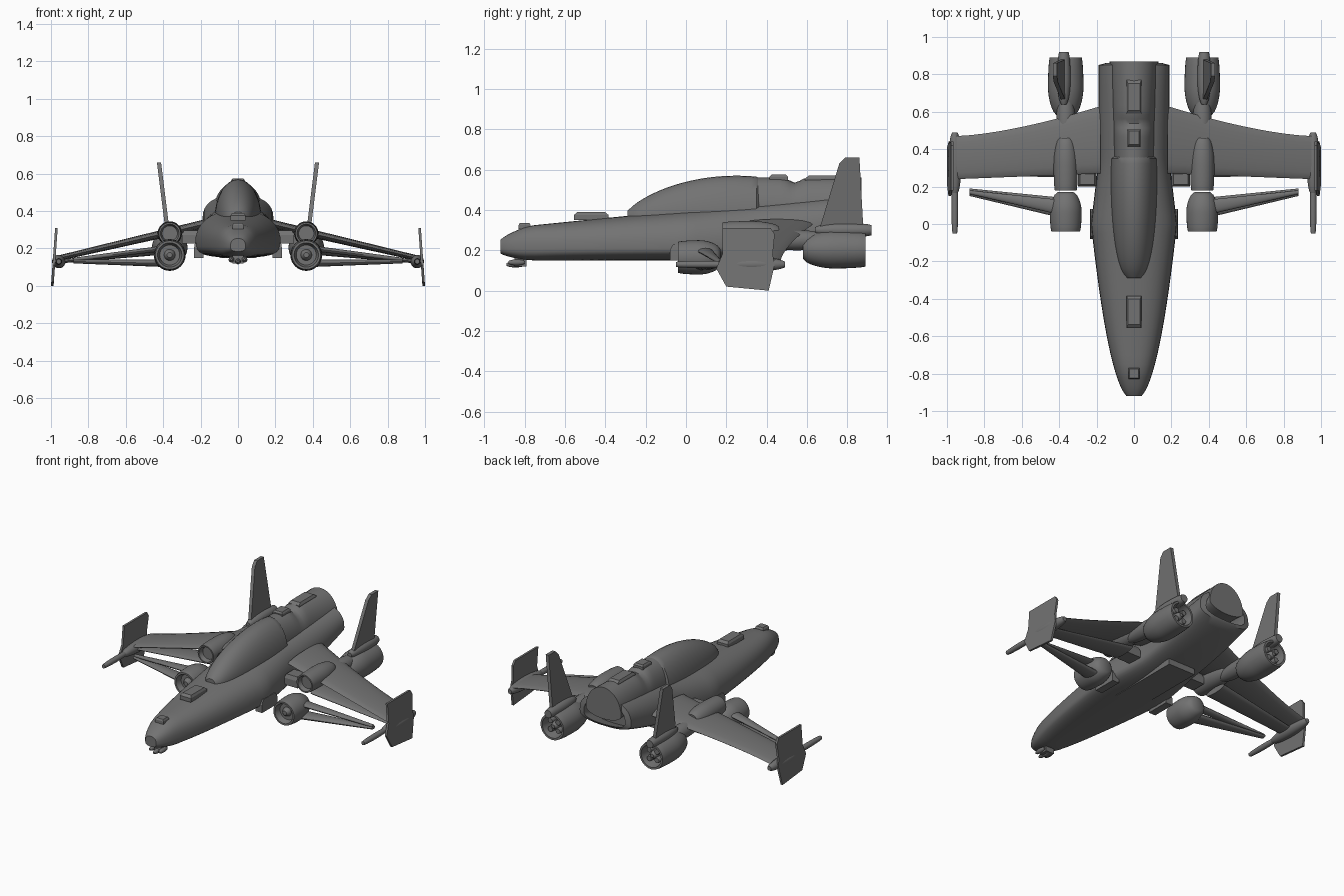
import bpy, bmesh, math
from mathutils import Vector

cube = bpy.data.objects.get("Cube")
if cube:
    bpy.data.objects.remove(cube, do_unlink=True)

grey = bpy.data.materials.new("hull_grey")
grey.use_nodes = True
hull_colour = (0.17, 0.17, 0.17, 1)
grey.diffuse_color = hull_colour
grey.node_tree.nodes["Principled BSDF"].inputs["Base Color"].default_value = hull_colour


def skin(name, rings, mirror=False, angle=40):
    """Join matching point rings into a closed skin, smooth below the given angle."""
    bm = bmesh.new()
    loops = [[bm.verts.new(point) for point in ring] for ring in rings]
    for near, far in zip(loops, loops[1:]):
        for i in range(len(near)):
            bm.faces.new((near[i - 1], near[i], far[i], far[i - 1]))
    bm.faces.new(loops[0])
    bm.faces.new(loops[-1])
    bmesh.ops.recalc_face_normals(bm, faces=bm.faces)
    mesh = bpy.data.meshes.new(name)
    bm.to_mesh(mesh)
    bm.free()
    mesh.materials.append(grey)
    obj = bpy.data.objects.new(name, mesh)
    bpy.context.collection.objects.link(obj)
    bpy.ops.object.select_all(action="DESELECT")
    obj.select_set(True)
    bpy.context.view_layer.objects.active = obj
    bpy.ops.object.shade_smooth_by_angle(angle=math.radians(angle))
    if mirror:
        obj.modifiers.new("Mirror", "MIRROR").use_mirror_merge = False
    return obj


def mix(a, b, t):
    return a + (b - a) * t


def spread(start, end, steps):
    return [mix(start, end, i / steps) for i in range(steps + 1)]


def oval(y, width, bottom, middle, top, roundness=2, x=0):
    """Cross-section facing y; a higher roundness makes it boxier."""
    ring = []
    for turn in spread(0, math.tau, 32)[:-1]:
        c, s = math.cos(turn), math.sin(turn)
        reach = top - middle if s > 0 else middle - bottom
        across = math.copysign(abs(c) ** (2 / roundness), c)
        upward = math.copysign(abs(s) ** (2 / roundness), s)
        ring.append((x + width * across, y, middle + reach * upward))
    return ring


def pod(name, x, z, front, back, radius, nose=0.4, tail=0.4,
        open_front=False, open_back=False, mirror=True):
    """Barrel along y, narrowing to nose and tail; open ends are hollowed."""
    profile = []
    for u in spread(0, 1, 16):
        end = nose if u < 0.5 else tail
        swell = math.sin(math.pi * u) ** 0.6 if 0 < u < 1 else 0
        profile.append((mix(front, back, u), radius * mix(end, 1, swell)))
    if open_front:
        lip = radius * nose
        profile = [(front + lip / 2, lip * 0.7), (front, lip * 0.85)] + profile
    if open_back:
        lip = radius * tail
        profile += [(back, lip * 0.85), (back - lip, lip * 0.7)]
    return skin(name, [oval(y, r, z - r, z, z + r, x=x) for y, r in profile], mirror)


def blade(name, root, tip, sweep=1):
    """Wing between two (x, leading y, trailing y, z, thickness) ends."""
    rings = []
    for s in spread(0, 1, 10):
        x, lead, _, z, thick = [mix(a, b, s) for a, b in zip(root, tip)]
        trail = mix(tip[2], root[2], (1 - s) ** sweep)
        ring = []
        for turn in spread(0, math.tau, 16)[:-1]:
            along = (1 - math.cos(turn)) / 2
            ring.append((x, mix(lead, trail, along), z + thick / 2 * math.sin(turn)))
        rings.append(ring)
    return skin(name, rings, mirror=True)


def fin(name, outline, thick, lean):
    """Upright plate from a (y, z) outline; lean gives x at each height."""
    sides = [[(lean(z) + side, y, z) for y, z in outline] for side in (-thick / 2, thick / 2)]
    return skin(name, sides, mirror=True, angle=30)


def box(name, centre, size, mirror=False):
    """Small housing with chamfered upper edges."""
    corners = [(-1, -1), (1, -1), (1, 1), (-1, 1)]
    half = Vector(size) / 2
    rings = []
    for height, scale in ((-1, 1), (0.3, 1), (1, 0.8)):
        rings.append([Vector(centre) + half * Vector((cx * scale, cy * scale, height)) for cx, cy in corners])
    return skin(name, rings, mirror, angle=20)


# Fuselage: power-curve nose, nearly straight back, rising belly
def hull_section(y, inset=1):
    u = (y + 0.94) / 0.94
    width = 0.23 * u ** 0.45 if u < 1 else mix(0.23, 0.19, min(1, y * 3))
    blunt = min(1, (u * 6) ** 0.4) * inset
    aft = max(0, y)
    middle = 0.21 + aft ** 2 / 5
    up = 0.4 + y / 10 - middle
    down = middle - 0.15 - aft ** 2 / 5
    return width * inset, middle - down * blunt, middle, middle + up * blunt


nose_stations = spread(-0.92, -0.8, 6)
body_stations = spread(-0.75, 0.85, 32)
rings = [oval(y, *hull_section(y), roundness=2.5) for y in nose_stations + body_stations]
rings += [oval(y, *hull_section(y, 0.8), roundness=2.5) for y in (0.86, 0.75)]
skin("fuselage", rings)

# Canopy: swelling to full height, then a short step behind
rings = []
for y in spread(-0.29, 0.35, 24):
    rise = (1 - ((0.25 - y) / 0.55) ** 2) ** 0.75
    rings.append(oval(y, 0.125 * rise ** 0.5, 0.3, 0.36, 0.38 + 0.19 * rise))
rings.append(oval(0.37, 0.1, 0.3, 0.36, 0.55))
skin("canopy", rings)

# Spine: flares aft and dips between the two housings
rings = []
for y in spread(0.3, 0.87, 24):
    dip = math.exp(-((y - 0.54) * 30) ** 2) / 40
    rings.append(oval(y, mix(0.1, 0.14, y ** 2), 0.35, 0.4, 0.56 - dip))
skin("rear_spine", rings)

# Raised housings and side fittings
box("nose_housing", (0, -0.47, 0.37), (0.08, 0.17, 0.04))
box("nose_sensor", (0, -0.8, 0.32), (0.06, 0.06, 0.03))
box("spine_housing", (0, 0.68, 0.55), (0.08, 0.18, 0.04))
box("spine_vent", (0, 0.46, 0.56), (0.07, 0.09, 0.03))
box("belly_keel", (0, 0.2, 0.18), (0.2, 0.5, 0.06))
box("side_intakes", (0.21, 0, 0.19), (0.05, 0.16, 0.08), mirror=True)
box("wing_root_mounts", (0.25, 0.25, 0.26), (0.1, 0.1, 0.07), mirror=True)

# Chin guns
box("chin_mount", (0, -0.82, 0.15), (0.06, 0.06, 0.06))
pod("chin_gun", 0, 0.13, -0.89, -0.8, 0.015, mirror=False)
pod("outer_chin_guns", 0.035, 0.14, -0.88, -0.8, 0.015)

# Main wings, with spars beneath and slats ahead
blade("main_wings", (0.18, 0.27, 0.63, 0.33, 0.05), (0.95, 0.24, 0.47, 0.15, 0.03), sweep=1.5)
blade("lower_wing_spars", (0.36, 0.25, 0.42, 0.19, 0.04), (0.95, 0.26, 0.36, 0.13, 0.02))
blade("forward_slats", (0.38, 0.03, 0.14, 0.12, 0.04), (0.88, 0.15, 0.19, 0.13, 0.02))
blade("forward_slat_braces", (0.4, 0.05, 0.13, 0.2, 0.03), (0.88, 0.16, 0.18, 0.14, 0.02))

# Engine pods: a stub ahead and below, a long one above, exhausts aft
engine_x = 0.365
pod("lower_pods", engine_x, 0.165, -0.04, 0.17, 0.085, nose=0.9, tail=0.5, open_front=True)
pod("lower_pod_hubs", engine_x, 0.165, -0.03, 0.1, 0.035)
pod("upper_pods", engine_x, 0.28, 0.18, 0.46, 0.065, nose=0.9, tail=0.6, open_front=True)
pod("engine_links", engine_x, 0.25, 0.38, 0.72, 0.05)
pod("rear_nacelles", engine_x, 0.205, 0.58, 0.89, 0.095, nose=0.5, tail=0.9, open_back=True)
pod("exhaust_cores", engine_x, 0.205, 0.75, 0.88, 0.03)
for i in range(4):
    turn = math.tau * (i + 0.5) / 4
    pod(f"exhaust_nozzles_{i + 1}", engine_x + 0.04 * math.cos(turn), 0.205 + 0.04 * math.sin(turn),
        0.78, 0.87, 0.02, tail=0.8)

# Tail fins leaning outward from their fairings
pod("tail_fairings", 0.375, 0.3, 0.64, 0.92, 0.036, tail=0.7)
fin("tail_fins", [(0.66, 0.3), (0.76, 0.63), (0.79, 0.66), (0.86, 0.66), (0.88, 0.3)],
    0.022, lambda z: 0.34 + z / 8)

# Wing tip rails with probes, and the tip fins
pod("tip_rails", 0.958, 0.13, 0.16, 0.49, 0.036)
pod("tip_probes", 0.958, 0.13, -0.05, 0.22, 0.018, nose=0.7, tail=0.7)
fin("tip_fins", [(0.18, 0.31), (0.42, 0.31), (0.44, 0.28), (0.43, 0.18), (0.44, 0.13),
                 (0.41, 0), (0.2, 0.02), (0.15, 0.11), (0.18, 0.18)],
    0.014, lambda z: 0.993 - z / 14)
